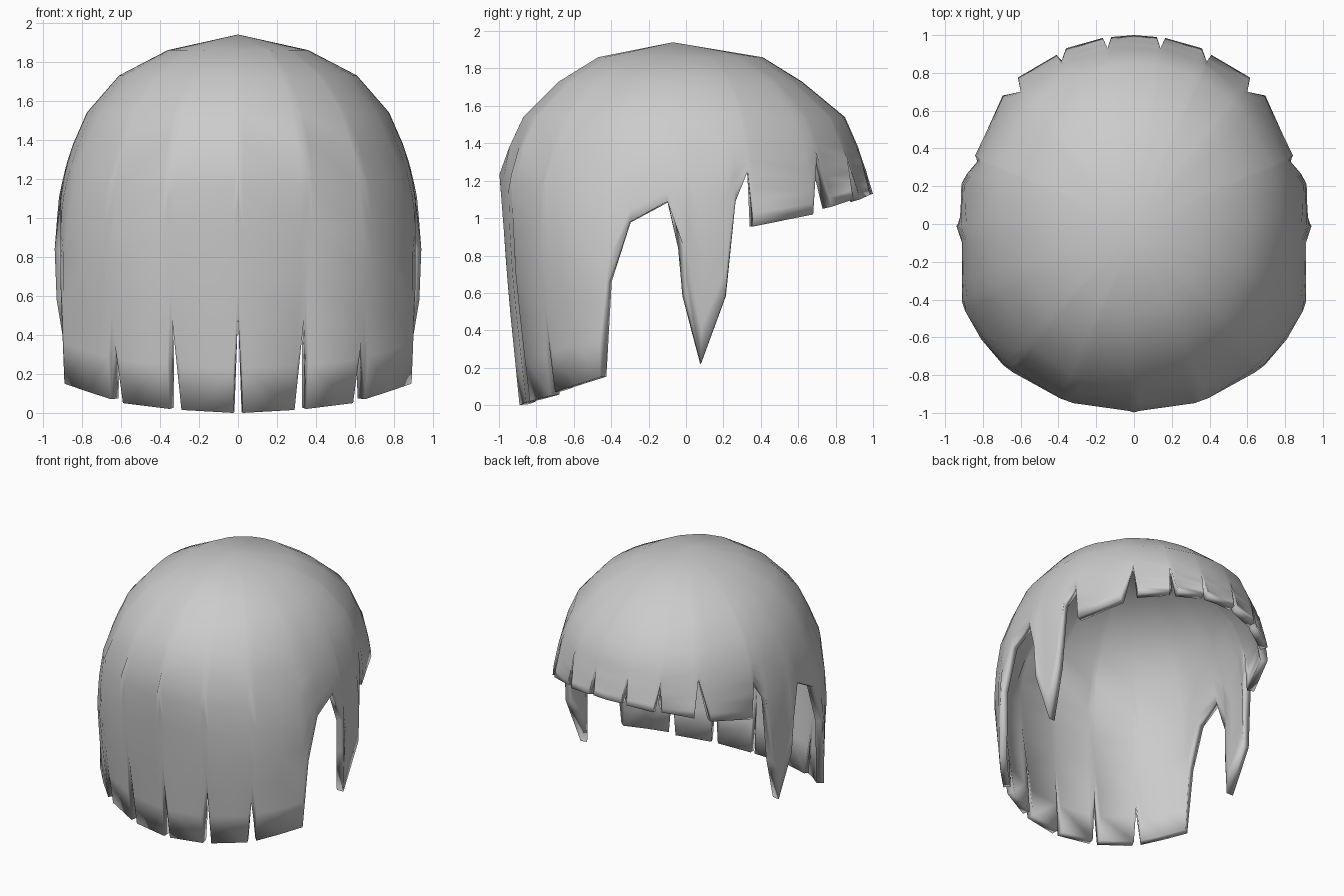
import bpy, bmesh
from math import atan2, cos, sin, hypot

if "Cube" in bpy.data.objects:
    bpy.data.objects.remove(bpy.data.objects["Cube"])

# Cap profile: z, half width, reach toward -y, reach toward +y
RINGS = [(1.94, 0, 0, 0), (1.86, .36, .47, .41), (1.73, .61, .68, .62), (1.54, .775, .87, .85),
         (1.38, .845, .945, .92), (1.26, .885, 1.0, .95), (1.1, .92, .985, .97),
         (.8, .945, .965, .97), (.55, .945, .945, .95), (0, .94, .89, .93)]
CAP_ROWS = [1.86, 1.73, 1.54, 1.38]
LOWER_ROWS = 6

# Hem of one half, running from the centre of -y round to the centre of +y
HEM = [
    (0, -.94, .5), (.025, -.89, 0), (.29, -.855, .015), (.34, -.88, .5),        # long panel locks
    (.35, -.835, .02), (.59, -.725, .05), (.635, -.74, .38), (.65, -.70, .07),
    (.775, -.585, .11), (.89, -.46, .15), (.91, -.415, .66), (.91, -.30, .98),   # side opening
    (.91, -.10, 1.09),
    (.94, -.01, .84), (.93, .0, .58), (.87, .08, .22), (.91, .21, .58),          # side lock
    (.885, .265, 1.09), (.83, .33, 1.25),
    (.835, .36, .955), (.695, .68, 1.02), (.60, .70, 1.34),                      # fringe locks
    (.615, .775, 1.06), (.41, .895, 1.10), (.385, .86, 1.33),
    (.36, .93, 1.10), (.165, .985, 1.125), (.14, .93, 1.34),
    (.12, .99, 1.13), (0, 1.0, 1.13)]


def radius(a, z):
    """Plan radius of the head shape at angle a and height z."""
    for (z0, *p), (z1, *q) in zip(RINGS, RINGS[1:]):
        if z >= z1:
            t = (z0 - z) / (z0 - z1)
            w, back, front = (u + (v - u) * t for u, v in zip(p, q))
            break
    n, d = 2.1, front
    if sin(a) < 0:  # the long panel gets squarer corners lower down
        n, d = 2.1 + .5 * min(1, max(0, (1.4 - z) / .6)), back
    return (abs(cos(a) / w) ** n + abs(sin(a) / d) ** n) ** (-1 / n)


# Half shell: columns drop from the crown to the hem
bm = bmesh.new()
crown = bm.verts.new((0, -.07, 1.94))
cols = []
for x, y, zb in HEM:
    a = atan2(y, x)
    flare = hypot(x, y) - radius(a, zb)
    heights = [(z, 0) for z in CAP_ROWS]
    for k in range(1, LOWER_ROWS + 1):
        t = k / LOWER_ROWS
        heights.append((1.38 + (zb - 1.38) * t, t))
    col = []
    for z, t in heights:
        r = radius(a, z) + flare * t ** 1.5
        col.append(bm.verts.new((0 if x == 0 else r * cos(a), r * sin(a), z)))
    cols.append(col)
for c, d in zip(cols, cols[1:]):
    bm.faces.new((crown, c[0], d[0]))
    for j in range(len(c) - 1):
        bm.faces.new((c[j], c[j + 1], d[j + 1], d[j]))

me = bpy.data.meshes.new("hair_shell")
bm.to_mesh(me)
bm.free()
hair = bpy.data.objects.new("hair_shell", me)
bpy.context.collection.objects.link(hair)

# Other half and thickness
mirror = hair.modifiers.new("mirror", 'MIRROR')
mirror.use_axis[0] = True
mirror.use_clip = True
solid = hair.modifiers.new("thickness", 'SOLIDIFY')
solid.thickness = .055
solid.offset = -1

bpy.context.view_layer.objects.active = hair
hair.select_set(True)
for m in ("mirror", "thickness"):
    bpy.ops.object.modifier_apply(modifier=m)
bpy.ops.object.shade_smooth()
